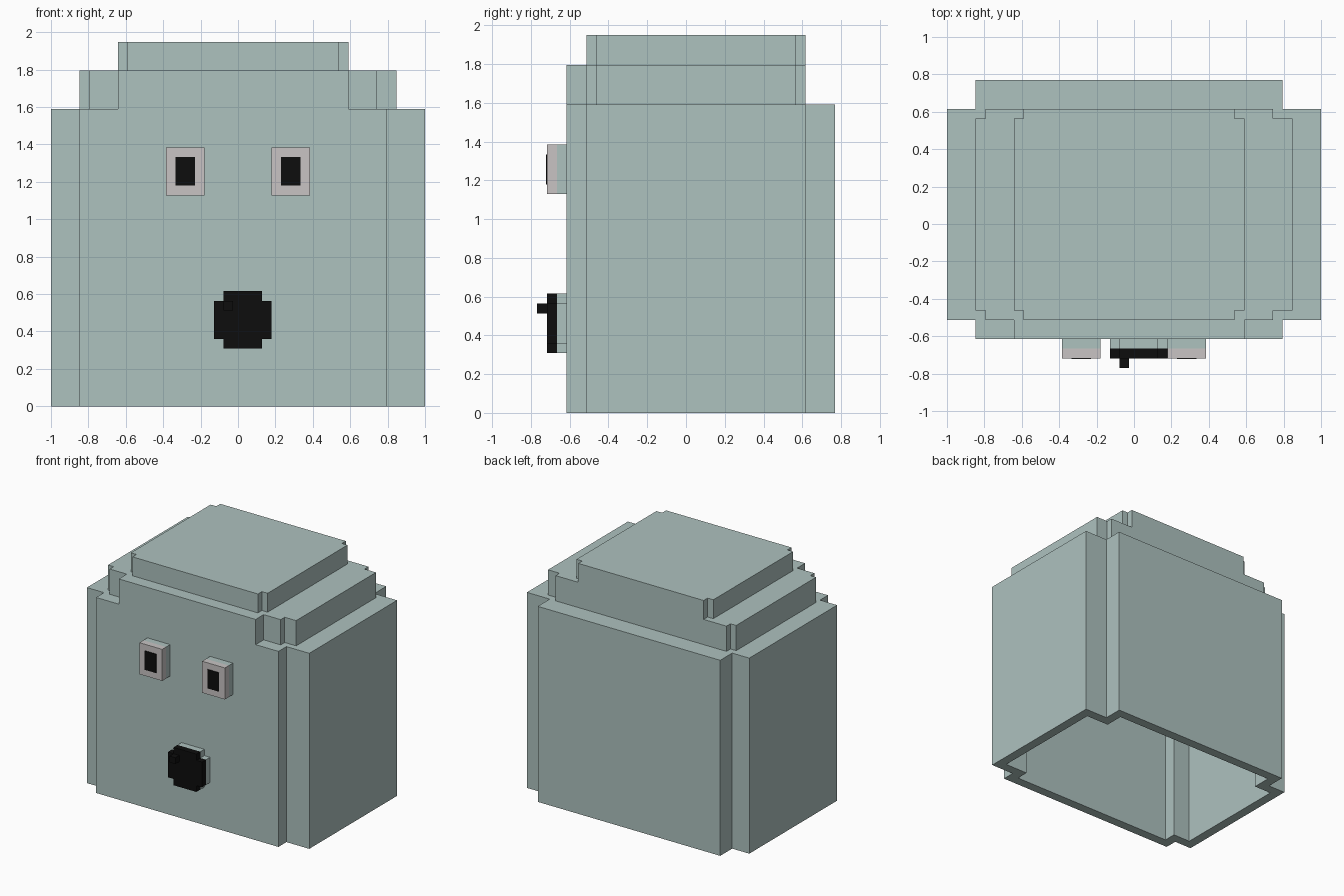
import bpy, bmesh, math

if "Cube" in bpy.data.objects:
    bpy.data.objects.remove(bpy.data.objects["Cube"])

U = 2 / 39                      # block size; all coordinates below are in blocks
ORIGIN = (19.5, 15, 0)


def material(name, rgb):
    m = bpy.data.materials.new(name)
    m.diffuse_color = (*rgb, 1)
    m.use_nodes = True
    m.node_tree.nodes["Principled BSDF"].inputs["Base Color"].default_value = m.diffuse_color
    return m


SKIN = material("pale grey green", (0.423, 0.539, 0.520))
EYE = material("warm light grey", (0.578, 0.552, 0.550))
BLACK = material("black", (0.004, 0.004, 0.004))


def blocks(name, mat, solid, hollow=()):
    """Skin of the union of boxes (x0,x1,y0,y1,z0,z1), minus hollow boxes."""
    allb = list(solid) + list(hollow)
    cuts = [sorted({b[2 * a + s] for b in allb for s in (0, 1)}) for a in range(3)]

    def within(p, boxes):
        return any(all(b[2 * a] < p[a] < b[2 * a + 1] for a in range(3)) for b in boxes)

    def filled(c):
        if any(c[a] < 0 or c[a] >= len(cuts[a]) - 1 for a in range(3)):
            return False
        p = [(cuts[a][c[a]] + cuts[a][c[a] + 1]) / 2 for a in range(3)]
        return within(p, solid) and not within(p, hollow)

    bm = bmesh.new()
    verts = {}

    def vert(k):
        if k not in verts:
            verts[k] = bm.verts.new([(cuts[a][k[a]] - ORIGIN[a]) * U for a in range(3)])
        return verts[k]

    nx, ny, nz = (len(c) - 1 for c in cuts)
    for i in range(nx):
        for j in range(ny):
            for k in range(nz):
                c = (i, j, k)
                if not filled(c):
                    continue
                for a in range(3):
                    for s in (0, 1):
                        n = list(c)
                        n[a] += 1 if s else -1
                        if filled(n):
                            continue
                        quad = []
                        for du, dv in ((0, 0), (1, 0), (1, 1), (0, 1)):
                            q = list(c)
                            q[a] += s
                            q[(a + 1) % 3] += du
                            q[(a + 2) % 3] += dv
                            quad.append(vert(tuple(q)))
                        bm.faces.new(quad if s else quad[::-1])
    bmesh.ops.dissolve_limit(bm, angle_limit=math.radians(1),
                             verts=bm.verts[:], edges=bm.edges[:])
    me = bpy.data.meshes.new(name)
    bm.to_mesh(me)
    bm.free()
    me.materials.append(mat)
    ob = bpy.data.objects.new(name, me)
    bpy.context.collection.objects.link(ob)
    return ob


# Hollow head, open below: x0, x1, y0, y1, height of each overlapping block
tiers = [(0, 39, 5, 27, 31), (3, 35, 3, 30, 31),                       # main body
         (3, 36, 6, 26, 35), (4, 34, 5, 27, 35), (7, 31, 3, 27, 35),   # lower crown
         (7, 31, 6, 26, 38), (8, 30, 5, 27, 38)]                       # upper crown
T = 1.5                                                                # wall
blocks("head_shell", SKIN,
       [(x0, x1, y0, y1, 0, h) for x0, x1, y0, y1, h in tiers],
       [(x0 + T, x1 - T, y0 + T, y1 - T, 0, h - T) for x0, x1, y0, y1, h in tiers])

# Eyes: backing, pale front and pupil plate
for side, x in (("left", 12), ("right", 23)):
    blocks(side + "_eye_base", SKIN, [(x, x + 4, 2, 3, 22, 27)])
    blocks(side + "_eye", EYE, [(x, x + 4, 1, 2, 22, 27)])
    blocks(side + "_pupil", BLACK, [(x + 1, x + 3, 0.9, 1, 23, 26)])

# Mouth: notched backing and black front with a small nub
def notched(y0, y1):
    return [(17, 23, y0, y1, 7, 11), (18, 22, y0, y1, 6, 12)]

blocks("mouth_base", SKIN, notched(2, 3))
blocks("mouth", BLACK, notched(1, 2) + [(18, 19, 0, 1, 10, 11)])
